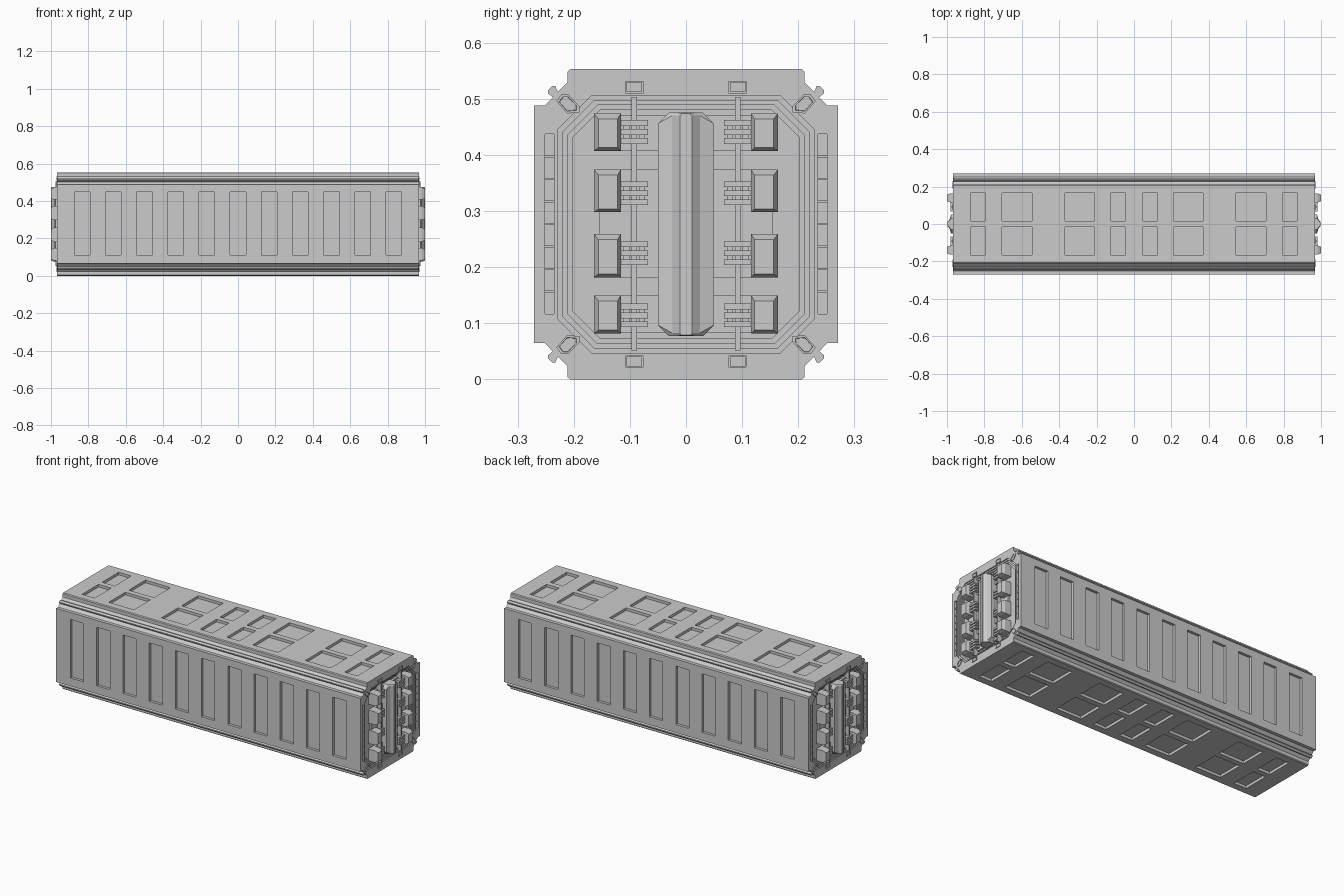
import bpy, bmesh

if "Cube" in bpy.data.objects:
    bpy.data.objects.remove(bpy.data.objects["Cube"])

L = 0.967          # half length of the hull
H = 0.553          # hull height
MID = H / 2


def add_loft(bm, rings):
    """Skin equal-sized rings of points and cap both ends."""
    vs = [[bm.verts.new(p) for p in r] for r in rings]
    n = len(vs[0])
    for a, b in zip(vs, vs[1:]):
        for i in range(n):
            j = (i + 1) % n
            bm.faces.new((a[i], a[j], b[j], b[i]))
    bm.faces.new(vs[0][::-1])
    bm.faces.new(vs[-1])


def rect(x, y0, y1, z0, z1):
    return [(x, y0, z0), (x, y1, z0), (x, y1, z1), (x, y0, z1)]


def add_box(bm, x0, x1, y0, y1, z0, z1):
    add_loft(bm, [rect(x0, y0, y1, z0, z1), rect(x1, y0, y1, z0, z1)])


def finish(name, bm, mirror=None):
    bmesh.ops.recalc_face_normals(bm, faces=bm.faces)
    me = bpy.data.meshes.new(name)
    bm.to_mesh(me)
    bm.free()
    ob = bpy.data.objects.new(name, me)
    bpy.context.collection.objects.link(ob)
    if mirror:
        m = ob.modifiers.new("mirror", 'MIRROR')
        m.use_axis = mirror
        m.use_clip = False
        m.use_mirror_merge = False
    return ob


def octagon(x, w, z0, z1, c):
    """Chamfered rectangle centred on y = 0."""
    return [(x, -w + c, z0), (x, w - c, z0), (x, w, z0 + c), (x, w, z1 - c),
            (x, w - c, z1), (x, -w + c, z1), (x, -w, z1 - c), (x, -w, z0 + c)]


BOTH = (True, True, False)

# Hull: notched-corner profile extruded along x
quarter = [(0.271, 0.488), (0.252, 0.488), (0.211, 0.530), (0.211, 0.549), (0.206, H)]
prof = quarter + [(-y, z) for y, z in quarter[::-1]]
prof += [(-y, H - z) for y, z in quarter] + [(y, H - z) for y, z in quarter[::-1]]
bm = bmesh.new()
add_loft(bm, [[(x, y, z) for y, z in prof] for x in (-L, L)])
hull = finish("hull", bm)

# Cutters: side corrugation, roof and floor pockets, end recesses
D = 0.015
bm = bmesh.new()
step = 1.75 / 21
for i in range(0, 21, 2):
    x = -0.875 + i * step
    for s in (-1, 1):
        y0, y1 = sorted((s * (0.271 - D), s * 0.3))
        add_box(bm, x, x + step, y0, y1, 0.112, 0.448)

half = [0.045, 0.125, 0.21, 0.37, 0.545, 0.705, 0.795, 0.875]
xs = [-v for v in half[::-1]] + half
for i in range(0, len(xs) - 1, 2):
    for s in (-1, 1):
        y0, y1 = sorted((s * 0.016, s * 0.166))
        add_box(bm, xs[i], xs[i + 1], y0, y1, H - D, H + 0.03)
        add_box(bm, xs[i], xs[i + 1], y0, y1, -0.03, D)

for s in (-1, 1):
    # stepped octagonal recess in each end
    rings = [octagon(s * 1.0, 0.228, 0.047, 0.506, 0.06)]
    for k in range(4):
        o = k * 0.0085
        ring = [octagon(s * (L - 0.006 * (k + j)), 0.228 - o, 0.047 + o, 0.506 - o, 0.06 - o * 0.4)
                for j in (0, 1)]
        rings += ring if k else ring[1:]
    add_loft(bm, rings)
    # narrow vertical slots beside it
    for t in (-1, 1):
        x0, x1 = sorted((s * (L - 0.012), s * 1.0))
        y0, y1 = sorted((t * 0.235, t * 0.251))
        add_box(bm, x0, x1, y0, y1, 0.117, 0.437)
cutter = finish("pocket_cutter", bm)
cutter.hide_render = True
mod = hull.modifiers.new("pockets", 'BOOLEAN')
mod.operation = 'DIFFERENCE'
mod.solver = 'EXACT'
mod.object = cutter
dg = bpy.context.evaluated_depsgraph_get()
cut = bpy.data.meshes.new_from_object(hull.evaluated_get(dg))
hull.modifiers.clear()
hull.data = cut
bpy.data.objects.remove(cutter)

# Rails along the four chamfered corners
bm = bmesh.new()
rail = [(0.227, 0.509), (0.233, 0.523), (0.238, 0.523), (0.246, 0.515), (0.246, 0.510), (0.234, 0.500)]
for f in (lambda z: z, lambda z: H - z):
    add_loft(bm, [[(x, y, f(z)) for y, z in rail] for x in (-L + 0.002, L - 0.002)])
finish("corner_rails", bm, (False, True, False))

# Rungs in the narrow end slots
bm = bmesh.new()
for i in range(1, 8):
    z = 0.117 + i * 0.04
    add_box(bm, L - 0.02, L - 0.004, 0.234, 0.252, z - 0.002, z + 0.002)
finish("slot_rungs", bm, BOTH)

# Raised plates behind the latches
bm = bmesh.new()
for z0, z1 in ((0.408, 0.470), (0.182, 0.374), (0.083, 0.150)):
    add_box(bm, 0.93, 0.955, 0.03, 0.155, z0, z1)
finish("door_plates", bm, BOTH)

# Latch blocks and their hinge lattices
blocks = bmesh.new()
lattice = bmesh.new()
for z0, z1, c in ((0.407, 0.474, 0.441), (0.298, 0.374, 0.332), (0.182, 0.259, 0.225), (0.082, 0.150, 0.114)):
    add_loft(blocks, [rect(0.935, 0.116, 0.164, z0, z1),
                      rect(0.982, 0.116, 0.164, z0, z1),
                      rect(1.0, 0.122, 0.156, z0 + 0.006, z1 - 0.010)])
    for dz in (-0.016, 0, 0.016):
        add_box(lattice, 0.935, 0.980, 0.068, 0.118, c + dz - 0.005, c + dz + 0.005)
    for y in (0.078, 0.106):
        add_box(lattice, 0.935, 0.974, y - 0.005, y + 0.005, c - 0.021, c + 0.021)
finish("latch_blocks", blocks, BOTH)
finish("latch_lattice", lattice, BOTH)

# Vertical locking rods
bm = bmesh.new()
add_box(bm, 0.94, 0.976, 0.087, 0.097, 0.052, 0.503)
finish("locking_rods", bm, BOTH)

# Central bar, faceted with tapered ends and a groove-like ridge
bm = bmesh.new()
add_loft(bm, [octagon(x, w, z0, H - z0, c) for x, w, z0, c in
              ((0.935, 0.05, 0.077, 0.020), (0.978, 0.05, 0.077, 0.020),
               (0.986, 0.025, 0.077, 0.006), (0.998, 0.011, 0.079, 0.004))])
add_box(bm, 0.99, 1.0, -0.004, 0.004, 0.082, H - 0.082)
finish("centre_bar", bm, (True, False, False))

# Small framed sockets above and below the recess, and corner lugs
bm = bmesh.new()
lug = [(0.190, 0.476), (0.190, 0.487), (0.210, 0.508), (0.222, 0.508), (0.231, 0.496), (0.212, 0.474)]
lug = [(y, z) for y, z in lug]
cy, cz = 0.211, 0.491
for f in (lambda z: z, lambda z: H - z):
    add_loft(bm, [[(x, cy + (y - cy) * k, f(cz + (z - cz) * k)) for y, z in lug]
                  for x, k in ((0.945, 1), (0.971, 1), (0.971, 0.75), (0.967, 0.72))])
    a, b = sorted((f(0.510), f(0.532)))
    t = 0.003
    add_loft(bm, [rect(0.955, 0.076, 0.108, a, b), rect(0.971, 0.076, 0.108, a, b),
                  rect(0.971, 0.076 + t, 0.108 - t, a + t, b - t),
                  rect(0.968, 0.076 + t, 0.108 - t, a + t, b - t)])
finish("end_sockets", bm, BOTH)
